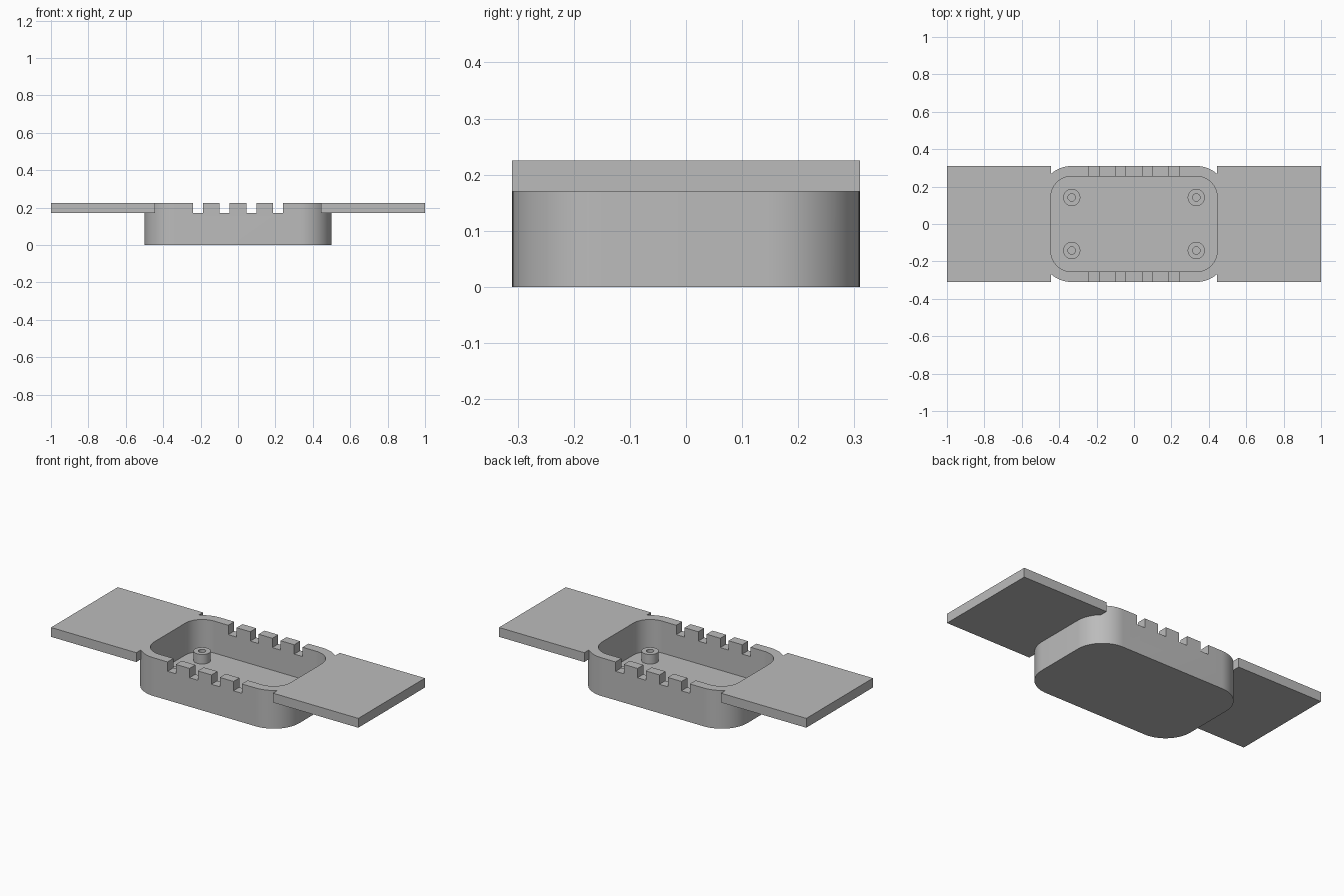
import bpy, bmesh, math
from mathutils import Matrix

cube = bpy.data.objects.get("Cube")
if cube:
    bpy.data.objects.remove(cube, do_unlink=True)

grey = bpy.data.materials.new("plain grey")
grey.use_nodes = True
COLOUR = (0.5, 0.5, 0.5, 1)
grey.diffuse_color = COLOUR
grey.node_tree.nodes["Principled BSDF"].inputs["Base Color"].default_value = COLOUR

TOP, FLOOR, WING_Z = 0.225, 0.037, 0.17
LENGTH, WIDTH, WALL, RADIUS = 0.5, 0.31, 0.055, 0.167


def make_object(name, bm):
    mesh = bpy.data.meshes.new(name)
    bmesh.ops.recalc_face_normals(bm, faces=bm.faces)
    bm.to_mesh(mesh)
    bm.free()
    mesh.materials.append(grey)
    obj = bpy.data.objects.new(name, mesh)
    bpy.context.collection.objects.link(obj)
    return obj


def box(name, x0, x1, y0, y1, z0, z1):
    bm = bmesh.new()
    bmesh.ops.create_cube(bm, size=1, matrix=Matrix.Translation(
        ((x0 + x1) / 2, (y0 + y1) / 2, (z0 + z1) / 2))
        @ Matrix.Diagonal((x1 - x0, y1 - y0, z1 - z0, 1)))
    return make_object(name, bm)


def rounded_block(name, hx, hy, r, z0, z1, steps=20):
    bm = bmesh.new()
    verts = []
    for corner, (sx, sy) in enumerate([(1, 1), (-1, 1), (-1, -1), (1, -1)]):
        for i in range(steps + 1):
            a = (corner + i / steps) * math.pi / 2
            verts.append(bm.verts.new((sx * (hx - r) + r * math.cos(a),
                                       sy * (hy - r) + r * math.sin(a), z0)))
    face = bm.faces.new(verts)
    top = bmesh.ops.extrude_face_region(bm, geom=[face])["geom"]
    bmesh.ops.translate(bm, vec=(0, 0, z1 - z0),
                        verts=[v for v in top if isinstance(v, bmesh.types.BMVert)])
    return make_object(name, bm)


def combine(target, tool, operation):
    mod = target.modifiers.new(operation, "BOOLEAN")
    mod.operation, mod.solver, mod.object = operation, "EXACT", tool
    bpy.context.view_layer.objects.active = target
    bpy.ops.object.modifier_apply(modifier=mod.name)
    bpy.data.objects.remove(tool, do_unlink=True)


def smooth(obj):
    bpy.ops.object.select_all(action="DESELECT")
    obj.select_set(True)
    bpy.context.view_layer.objects.active = obj
    bpy.ops.object.shade_smooth_by_angle(angle=math.radians(30))


# Tray with flat wings flush with the rim
tray = rounded_block("tray_with_wings", LENGTH, WIDTH, RADIUS, 0, TOP)
inner = LENGTH - WALL
for side in (-1, 1):
    x0, x1 = sorted((side * inner, side))
    combine(tray, box("wing", x0, x1, -WIDTH, WIDTH, WING_Z, TOP), "UNION")

# Hollow interior
combine(tray, rounded_block("cavity", inner, WIDTH - WALL, RADIUS - WALL, FLOOR, 0.4),
        "DIFFERENCE")

# Square slots across both long rims
for i in range(4):
    x = (i - 1.5) * 0.143
    combine(tray, box("slot", x - 0.027, x + 0.027, -0.4, 0.4, WING_Z, 0.4), "DIFFERENCE")
smooth(tray)


# Hollow screw posts on the floor
def screw_post(name, x, y, outer=0.046, bore=0.02, z1=0.093, n=40):
    bm = bmesh.new()
    profile = [(bore, FLOOR), (outer, FLOOR), (outer, z1), (bore, z1)]
    rings = [[bm.verts.new((x + r * math.cos(math.tau * k / n),
                            y + r * math.sin(math.tau * k / n), z)) for k in range(n)]
             for r, z in profile]
    for a, b in zip(rings, rings[1:] + rings[:1]):
        for k in range(n):
            m = (k + 1) % n
            bm.faces.new((a[k], a[m], b[m], b[k]))
    smooth(make_object(name, bm))


for sx, x_name in ((-1, "right"), (1, "left")):
    for sy, y_name in ((-1, "front"), (1, "back")):
        screw_post(f"screw_post_{y_name}_{x_name}", sx * 0.333, sy * 0.142)
